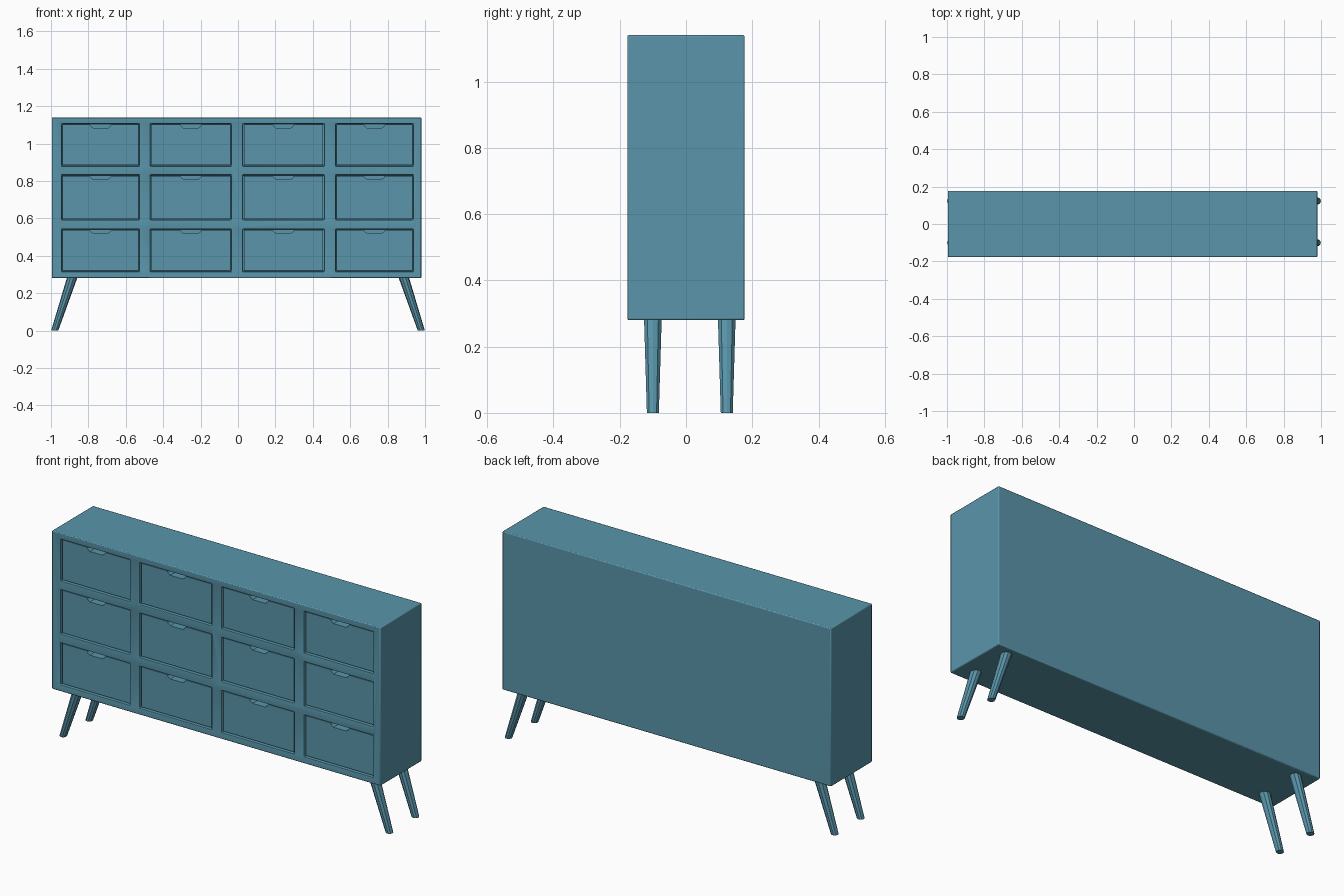
import bpy, bmesh, math
from mathutils import Vector

if "Cube" in bpy.data.objects:
    bpy.data.objects.remove(bpy.data.objects["Cube"])

X0, X1, Y, Z0, Z1 = -0.995, 0.98, 0.177, 0.28, 1.14
COLUMNS = [(-0.943, -0.527), (-0.468, -0.036), (0.026, 0.460), (0.522, 0.937)]
ROWS = [(0.316, 0.543), (0.592, 0.832), (0.880, 1.106)]


def make_object(name, bm):
    bmesh.ops.recalc_face_normals(bm, faces=bm.faces)
    mesh = bpy.data.meshes.new(name)
    bm.to_mesh(mesh)
    bm.free()
    ob = bpy.data.objects.new(name, mesh)
    bpy.context.collection.objects.link(ob)
    return ob


def add_prism(bm, outline, y0, y1):
    """Extrude an x-z outline from y0 to y1."""
    face = bm.faces.new([bm.verts.new((x, y0, z)) for x, z in outline])
    ext = bmesh.ops.extrude_face_region(bm, geom=[face])["geom"]
    verts = [v for v in ext if isinstance(v, bmesh.types.BMVert)]
    bmesh.ops.translate(bm, verts=verts, vec=(0, y1 - y0, 0))


def rect(x0, x1, z0, z1):
    return [(x0, z0), (x1, z0), (x1, z1), (x0, z1)]


def soften(ob, width):
    m = ob.modifiers.new("soft_edges", 'BEVEL')
    m.width, m.segments = width, 2
    m.limit_method, m.angle_limit = 'ANGLE', math.radians(30)


def smooth(ob):
    bpy.ops.object.select_all(action='DESELECT')
    ob.select_set(True)
    bpy.context.view_layer.objects.active = ob
    bpy.ops.object.shade_smooth_by_angle(angle=math.radians(35))


# Cabinet body with shallow drawer openings
bm = bmesh.new()
add_prism(bm, rect(X0, X1, Z0, Z1), -Y, Y)
body = make_object("cabinet_body", bm)
bm = bmesh.new()
for x0, x1 in COLUMNS:
    for z0, z1 in ROWS:
        add_prism(bm, rect(x0, x1, z0, z1), -Y - 0.05, -0.130)
cutter = make_object("opening_cutter", bm)
cutter.hide_render = True
cutter.hide_set(True)
cut = body.modifiers.new("openings", 'BOOLEAN')
cut.operation, cut.solver, cut.object = 'DIFFERENCE', 'EXACT', cutter
soften(body, 0.005)
smooth(body)

# Drawer fronts with a tapered finger notch in the top edge
GAP = 0.005
for c, (x0, x1) in enumerate(COLUMNS):
    for r, (z0, z1) in enumerate(ROWS):
        x0g, x1g, z0g, z1g = x0 + GAP, x1 - GAP, z0 + GAP, z1 - GAP
        m = (x0 + x1) / 2
        outline = [(x0g, z0g), (x1g, z0g), (x1g, z1g),
                   (m + 0.056, z1g), (m + 0.050, z1g - 0.010), (m + 0.038, z1g - 0.019),
                   (m - 0.038, z1g - 0.019), (m - 0.050, z1g - 0.010), (m - 0.056, z1g),
                   (x0g, z1g)]
        bm = bmesh.new()
        add_prism(bm, outline, -0.168, -0.127)
        make_object(f"drawer_front_{r + 1}_{c + 1}", bm)

# Splayed, tapered legs with flat feet
SIDES = 10
for side, sx in (("left", -1), ("right", 1)):
    for pos, y in (("front", -0.100), ("back", 0.123)):
        bm = bmesh.new()
        rings = []
        for x, z, rad in ((0.980, 0.0, 0.019), (0.886, Z0 + 0.005, 0.028)):
            rings.append([bm.verts.new((sx * x + rad * math.cos(a), y + rad * math.sin(a), z))
                          for a in (2 * math.pi * i / SIDES for i in range(SIDES))])
        for i in range(SIDES):
            j = (i + 1) % SIDES
            bm.faces.new((rings[0][i], rings[0][j], rings[1][j], rings[1][i]))
        bm.faces.new(rings[0])
        bm.faces.new(rings[1])
        make_object(f"{pos}_{side}_leg", bm)

# One teal finish for every part
teal = bpy.data.materials.new("teal_finish")
teal.diffuse_color = (0.10, 0.30, 0.40, 1)
teal.use_nodes = True
teal.node_tree.nodes["Principled BSDF"].inputs["Base Color"].default_value = teal.diffuse_color
for ob in bpy.data.objects:
    if ob.type == 'MESH' and ob is not cutter:
        ob.data.materials.append(teal)
